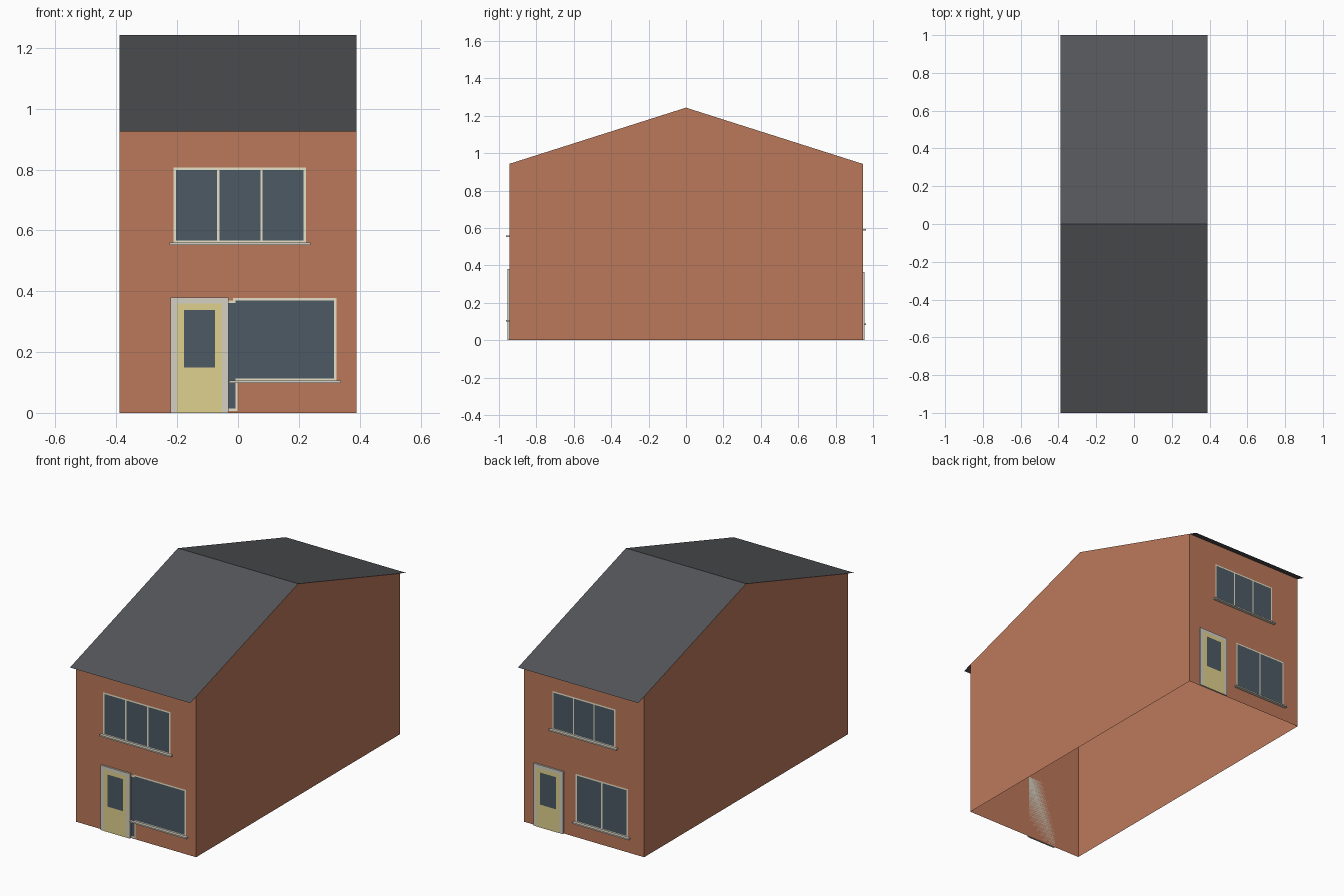
import bpy

if "Cube" in bpy.data.objects:
    bpy.data.objects.remove(bpy.data.objects["Cube"])

W, D = 0.39, 0.945            # half width, half depth of walls
RIDGE, EAVE = 1.243, 0.925    # roof heights at y = 0 and y = +-1
WALL_TOP = RIDGE - (RIDGE - EAVE) * D


def material(name, r, g, b):
    m = bpy.data.materials.new(name)
    m.diffuse_color = (r, g, b, 1)
    m.use_nodes = True
    m.node_tree.nodes["Principled BSDF"].inputs["Base Color"].default_value = m.diffuse_color
    return m


BRICK = material("brick", 0.50, 0.19, 0.105)
SLATE = material("slate", 0.09, 0.092, 0.10)
CREAM = material("cream", 0.80, 0.75, 0.57)
STONE = material("stone", 0.66, 0.63, 0.54)
YELLOW = material("door_paint", 0.74, 0.64, 0.27)
GLASS = material("glass", 0.075, 0.10, 0.13)


def mesh(name, verts, faces, mat):
    me = bpy.data.meshes.new(name)
    me.from_pydata(verts, [], faces)
    me.materials.append(mat)
    ob = bpy.data.objects.new(name, me)
    bpy.context.collection.objects.link(ob)
    return ob


def panel(name, side, x0, x1, z0, z1, out, mat):
    """Flat panel lying just off a facade; x is read as seen from outside.
    side = 1 is the front, side = -1 the back."""
    y = -side * (D + out)
    corners = [(x0, z0), (x1, z0), (x1, z1), (x0, z1)]
    return mesh(name, [(side * x, y, z) for x, z in corners], [(0, 1, 2, 3)], mat)


def slab(name, side, x0, x1, z0, z1, out, mat):
    """Box standing proud of a facade."""
    bpy.ops.mesh.primitive_cube_add(size=1)
    ob = bpy.context.object
    ob.name = name
    ob.location = (side * (x0 + x1) / 2, -side * (D + out / 2), (z0 + z1) / 2)
    ob.scale = (x1 - x0, out, z1 - z0)
    bpy.ops.object.transform_apply(location=True, scale=True)
    ob.data.materials.append(mat)
    return ob


def window(name, side, x0, x1, z0, z1, panes, sill=True, out=0.001):
    t = 0.008
    panel(name + "_frame", side, x0, x1, z0, z1, out, CREAM)
    w = (x1 - x0 - t * (panes + 1)) / panes
    for i in range(panes):
        a = x0 + t + i * (w + t)
        panel(f"{name}_pane_{i + 1}", side, a, a + w, z0 + t, z1 - t, out + 0.001, GLASS)
    if sill:
        slab(name + "_sill", side, x0 - 0.013, x1 + 0.014, z0 - 0.006, z0 + 0.002, 0.018, STONE)


def door(name, side, x0, z1):
    x1, t = x0 + 0.190, 0.021
    slab(name + "_surround", side, x0, x1, 0, z1, 0.010, STONE)
    panel(name + "_leaf", side, x0 + t, x1 - t, 0, z1 - 0.02, 0.011, YELLOW)
    panel(name + "_glass", side, x0 + 0.044, x1 - 0.044, z1 - 0.23, z1 - 0.042, 0.012, GLASS)


# Brick walls: two gables and two facades, open below and under the roof
profile = [(-D, 0), (D, 0), (D, WALL_TOP), (0, RIDGE), (-D, WALL_TOP)]
verts = [(x, y, z) for x in (-W, W) for y, z in profile]
mesh("brick_walls", verts,
     [(4, 3, 2, 1, 0), (5, 6, 7, 8, 9), (1, 2, 7, 6), (4, 0, 5, 9)], BRICK)

# Thin pitched roof overhanging front and back
edge = [(-1, EAVE), (0, RIDGE), (1, EAVE)]
mesh("roof", [(x, y, z) for x in (-W, W) for y, z in edge],
     [(0, 3, 4, 1), (1, 4, 5, 2)], SLATE)

# Front facade
window("front_upper_window", 1, -0.212, 0.224, 0.558, 0.807, 3)
window("front_side_light", 1, -0.10, -0.001, 0.006, 0.370, 1, sill=False, out=0.0015)
window("front_lower_window", 1, -0.016, 0.324, 0.105, 0.377, 1)
door("front_door", 1, -0.222, 0.38)

# Back facade
window("back_upper_window", -1, -0.205, 0.205, 0.592, 0.817, 3)
window("back_lower_window", -1, -0.053, 0.286, 0.088, 0.371, 2)
door("back_door", -1, -0.32, 0.365)
